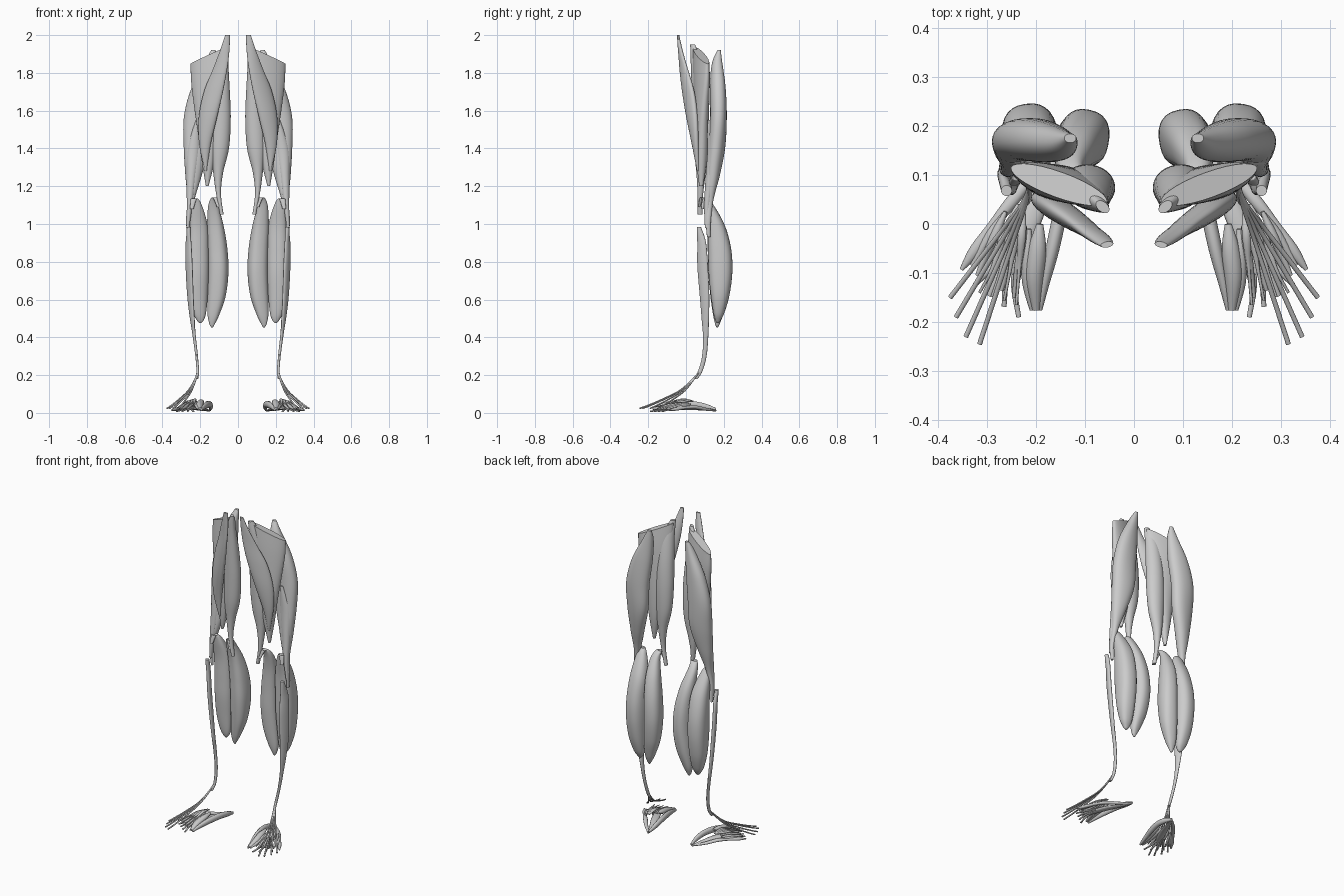
import bpy, bmesh, math
from mathutils import Vector

SIDES = 28


def smooth_path(rows, steps):
    """Catmull-Rom interpolation through rows of equal length."""
    out = []
    n = len(rows)
    for i in range(n - 1):
        p0, p1, p2, p3 = rows[max(i - 1, 0)], rows[i], rows[i + 1], rows[min(i + 2, n - 1)]
        for k in range(steps):
            t = k / steps
            out.append([0.5 * (2 * b + (c - a) * t + (2 * a - 5 * b + 4 * c - d) * t * t
                               + (3 * b - a - 3 * c + d) * t ** 3)
                        for a, b, c, d in zip(p0, p1, p2, p3)])
    out.append(list(rows[-1]))
    return out


def skin(name, rings):
    """Skin closed rings into a smooth mesh, once for each leg."""
    for side, s in (("right", 1), ("left", -1)):
        bm = bmesh.new()
        vs = [[bm.verts.new((s * p[0], p[1], max(p[2], 0.0))) for p in r] for r in rings]
        n = len(vs[0])
        for a, b in zip(vs, vs[1:]):
            for i in range(n):
                j = (i + 1) % n
                bm.faces.new((a[i], a[j], b[j], b[i])).smooth = True
        bm.faces.new(vs[0])
        bm.faces.new(vs[-1])
        bmesh.ops.recalc_face_normals(bm, faces=bm.faces)
        me = bpy.data.meshes.new(name)
        bm.to_mesh(me)
        bm.free()
        bpy.context.collection.objects.link(bpy.data.objects.new(name + "_" + side, me))


def power(v, e):
    return math.copysign(abs(v) ** e, v)


def belly(name, rows, front=1.0, box=1.0):
    """Level sections: x, y, z, half width, half depth, turn in degrees, optional tilt."""
    rings = []
    rows = [tuple(r) + (0,) * (7 - len(r)) for r in rows]
    for x, y, z, a, b, turn, tilt in smooth_path(rows, 7):
        a, b, c, sn = max(a, .003), max(b, .003), math.cos(math.radians(turn)), math.sin(math.radians(turn))
        ring = []
        for i in range(SIDES):
            t = 2 * math.pi * i / SIDES
            u, v = a * power(math.cos(t), box), b * power(math.sin(t), box)
            v *= front if v < 0 else 1
            ring.append((x + u * c - v * sn, y + u * sn + v * c, z - tilt * u / a))
        rings.append(ring)
    skin(name, rings)


def strand(name, rows, flat=1.0, sides=10):
    """Sections square to a path: x, y, z, half width."""
    path = smooth_path(rows, 6)
    pts = [Vector(p[:3]) for p in path]
    rings = []
    for i, p in enumerate(pts):
        t = (pts[min(i + 1, len(pts) - 1)] - pts[max(i - 1, 0)]).normalized()
        across = t.cross(Vector((0, 0, 1))).normalized()
        up = across.cross(t)
        r = max(path[i][3], .0015)
        rings.append([p + across * r * math.cos(2 * math.pi * k / sides)
                      + up * r * flat * math.sin(2 * math.pi * k / sides) for k in range(sides)])
    skin(name, rings)


# Thigh: long front adductor
belly("adductor_long", [
    (.055, -.042, 2.0, .013, .006, -10), (.07, -.03, 1.92, .025, .012, 10),
    (.095, -.012, 1.82, .041, .016, 25), (.13, .012, 1.7, .056, .022, 28),
    (.16, .033, 1.56, .052, .024, 25), (.175, .05, 1.42, .031, .018, 15),
    (.17, .065, 1.28, .005, .007, 0)])
# Thigh: great adductor, inner part with its tail
belly("adductor_great_inner", [
    (.064, .035, 1.95, .016, .010, 40), (.085, .055, 1.85, .037, .026, 35),
    (.092, .07, 1.7, .05, .04, 20), (.092, .078, 1.55, .054, .043, 10),
    (.096, .08, 1.4, .048, .038, 0), (.105, .08, 1.27, .026, .025, 0),
    (.103, .076, 1.16, .013, .015, 0), (.086, .075, 1.05, .010, .013, 0)])
# Thigh: great adductor, broad outer sheet with sloping flat top
belly("adductor_great_outer", [
    (.153, .08, 1.893, .104, .026, 20, .045), (.153, .082, 1.78, .1, .034, 18, .025),
    (.152, .083, 1.63, .082, .037, 12, .01), (.154, .084, 1.48, .058, .036, 5),
    (.157, .083, 1.34, .036, .029, 0), (.163, .08, 1.2, .007, .010, 0)])
# Back of thigh: long and short heads
belly("hamstring_long_head", [
    (.13, .175, 1.92, .012, .009, 0), (.148, .165, 1.85, .033, .027, 15),
    (.185, .168, 1.72, .062, .041, 8), (.213, .172, 1.57, .073, .044, 0),
    (.219, .164, 1.41, .069, .043, -8), (.235, .145, 1.26, .044, .034, -12),
    (.249, .125, 1.13, .019, .021, 0), (.264, .118, 1.02, .011, .014, 0),
    (.262, .12, .93, .007, .009, 0)], 1, .9)
belly("hamstring_short_head", [
    (.215, .125, 1.55, .008, .01, 0), (.235, .138, 1.4, .035, .024, 0),
    (.247, .128, 1.25, .026, .024, 0), (.256, .112, 1.1, .015, .016, 0),
    (.266, .11, .98, .008, .01, 0)])

# Calf: two bellies
belly("calf_inner_head", [
    (.102, .068, 1.09, .010, .007, 0), (.118, .085, 1.14, .018, .013, 0),
    (.13, .115, 1.1, .027, .027, 0), (.121, .148, 1.0, .042, .048, 10),
    (.109, .165, .88, .05, .062, 12), (.104, .17, .75, .052, .064, 12),
    (.113, .17, .62, .047, .05, 12), (.13, .167, .52, .031, .029, 10),
    (.137, .165, .47, .014, .013, 0), (.137, .165, .452, .004, .004, 0)], .8, .82)
belly("calf_outer_head", [
    (.245, .085, 1.08, .010, .009, 0), (.232, .1, 1.135, .018, .014, 0),
    (.22, .125, 1.08, .036, .034, -5), (.211, .155, .98, .052, .055, -8),
    (.211, .17, .86, .057, .07, -8), (.211, .174, .74, .057, .071, -8),
    (.21, .174, .62, .05, .055, -8), (.204, .17, .53, .035, .033, -5),
    (.2, .167, .49, .018, .016, 0), (.2, .167, .475, .005, .005, 0)], .75, .82)

# Shin: toe extensor belly and its tendon
belly("shin_extensor", [
    (.26, .068, .985, .011, .011, 0), (.262, .083, .9, .012, .025, -25),
    (.259, .088, .78, .013, .031, -28), (.252, .098, .62, .012, .028, -28),
    (.242, .102, .5, .01, .021, -25), (.231, .104, .4, .008, .014, -10),
    (.219, .097, .3, .007, .012, 0), (.213, .075, .22, .007, .012, 0),
    (.217, .05, .18, .006, .011, 0)])

# Tendons fanning out to the toes
toes = [(.315, -.245), (.343, -.23), (.363, -.19), (.375, -.15)]
for i, (x, y) in enumerate(toes):
    def at(f, z, r):
        return (.217 + (x - .217) * f, .055 + (y - .055) * f, z, r)
    strand("toe_tendon_%d" % (i + 1), [
        (.213, .08, .23, .004), at(.06, .18, .005), at(.3, .117, .0045), at(.6, .072, .005),
        at(.85, .04, .005), at(1, .024, .005)], .8, 8)

# Foot: sole and edge muscles meeting at the heel
strand("great_toe_abductor", [
    (.147, .158, .018, .006), (.144, .1, .034, .012), (.15, .03, .045, .014),
    (.166, -.05, .042, .014), (.182, -.12, .03, .010), (.192, -.175, .017, .005)], 1.3)
strand("great_toe_flexor", [
    (.192, .0, .065, .007), (.197, -.05, .056, .018), (.203, -.11, .042, .018),
    (.2, -.175, .022, .008)], .8)
strand("great_toe_flexor_outer", [
    (.215, -.01, .055, .006), (.217, -.06, .047, .013), (.217, -.12, .034, .011),
    (.208, -.175, .02, .005)], .9)
strand("sole_flexor", [
    (.15, .155, .012, .008), (.175, .09, .018, .014), (.205, .02, .024, .021),
    (.235, -.05, .024, .021), (.255, -.1, .02, .012)], .4)
strand("little_toe_abductor", [
    (.15, .157, .012, .006), (.205, .1, .02, .011), (.25, .045, .03, .013),
    (.29, -.005, .027, .010), (.325, -.055, .02, .012), (.352, -.093, .014, .004)], .75)
strand("little_toe_flexor", [
    (.265, .02, .038, .005), (.295, -.025, .03, .010), (.33, -.085, .017, .005)])

# Foot: fans of small muscles between the toe bones
for i in range(4):
    f = i / 3
    hx, hy = .222 + .04 * f, -.005 + .03 * f
    tx, ty = .245 + .075 * f, -.15 + .045 * f
    strand("between_toe_muscle_%d" % (i + 1), [
        (hx, hy, .062 - .015 * f, .004), ((hx * .6 + tx * .4), (hy * .6 + ty * .4), .047 - .01 * f, .010),
        (tx, ty, .02, .004)], 1.1)
    sx, sy = .235 + .09 * f, -.19 + .065 * f
    strand("sole_tendon_%d" % (i + 1), [
        (.235 + .02 * f, -.05 + .01 * f, .022, .006), ((.245 + sx) / 2 + .005, (sy - .05) / 2, .018, .006),
        (sx, sy, .008, .005)], .8, 8)
    ex, ey = .24 + .075 * f, -.165 + .025 * f
    strand("short_extensor_%d" % (i + 1), [
        (.226 + .01 * f, .04, .062, .004), (.229 + .035 * f, -.02, .07 - .01 * f, .009),
        (.234 + .055 * f, -.09, .05, .004), (ex, ey, .032, .003)], .7, 8)
